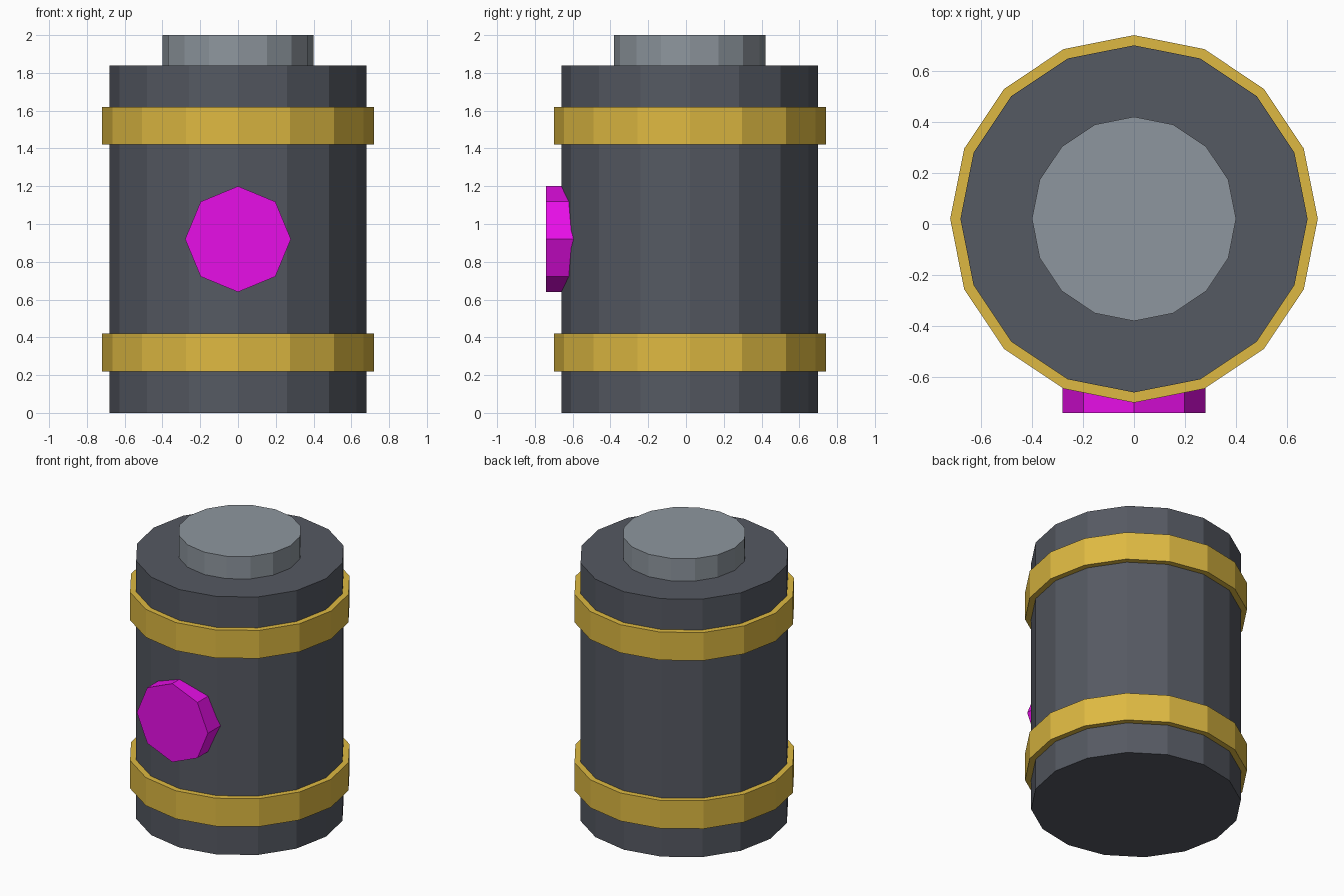
import bpy
from math import pi

cube = bpy.data.objects.get("Cube")
if cube:
    bpy.data.objects.remove(cube, do_unlink=True)


def material(name, rgb):
    mat = bpy.data.materials.new(name)
    mat.use_nodes = True
    mat.diffuse_color = (*rgb, 1)
    mat.node_tree.nodes["Principled BSDF"].inputs["Base Color"].default_value = (*rgb, 1)
    return mat


def cylinder(name, mat, radius, bottom, top, sides=16):
    """Upright flat-shaded prism standing on the shared axis."""
    bpy.ops.mesh.primitive_cylinder_add(
        vertices=sides, radius=radius, depth=top - bottom,
        location=(0, AXIS_Y, (bottom + top) / 2))
    obj = bpy.context.object
    obj.name = name
    obj.data.materials.append(mat)
    return obj


AXIS_Y = 0.02
dark = material("dark slate", (0.091, 0.1, 0.122))
grey = material("steel grey", (0.27, 0.305, 0.342))
gold = material("gold", (0.73, 0.485, 0.054))
magenta = material("magenta", (0.87, 0.005, 0.87))

# Canister body and lid
cylinder("body", dark, 0.68, 0, 1.84)
cylinder("lid", grey, 0.40, 1.80, 2.0)

# Raised bands
for name, bottom in (("lower_band", 0.22), ("upper_band", 1.42)):
    cylinder(name, gold, 0.72, bottom, bottom + 0.2)

# Octagonal button facing the front
button = cylinder("front_button", magenta, 0.28, 0, 0.16, sides=8)
button.rotation_euler.x = pi / 2
button.location = (0, -0.66, 0.92)
